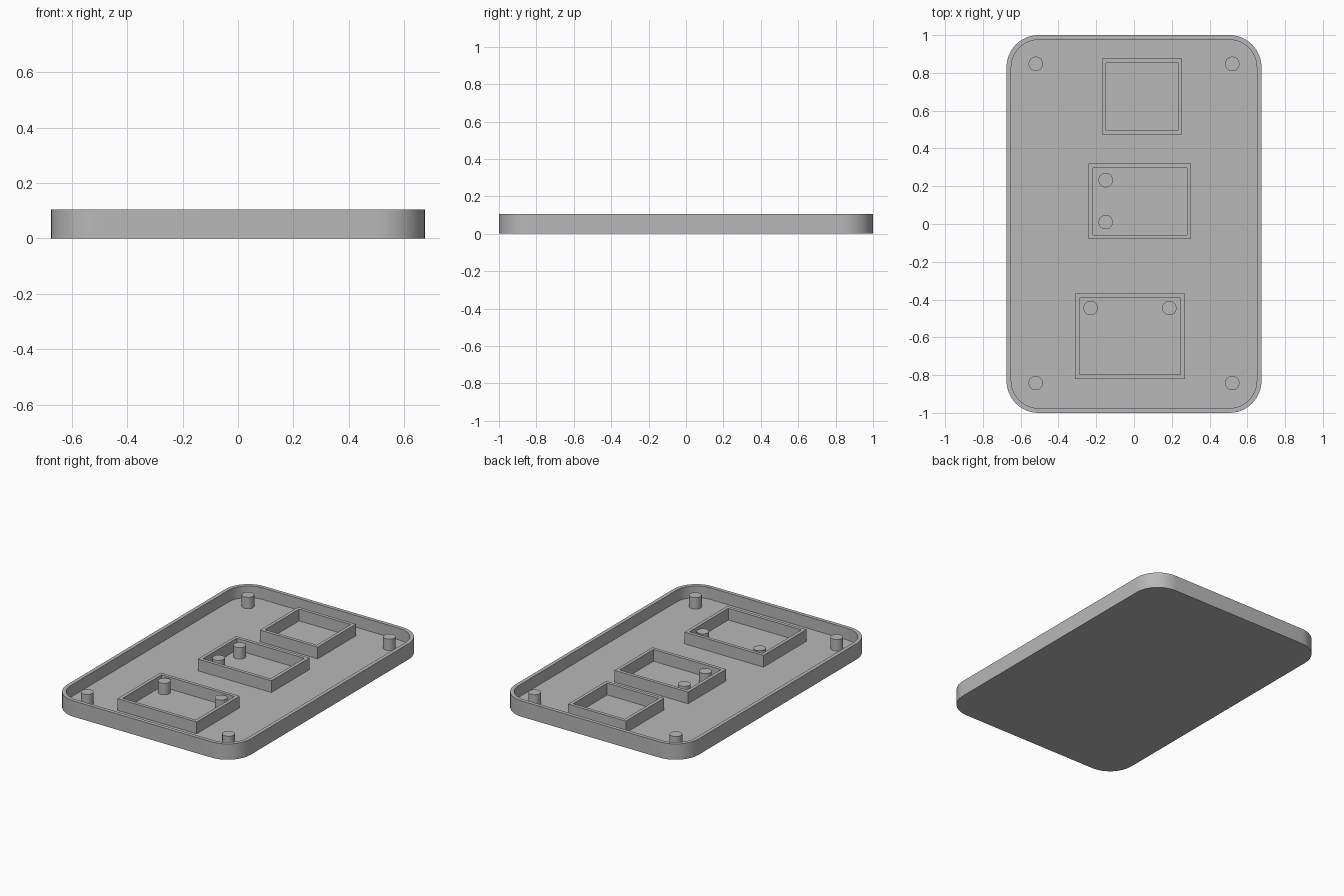
import bpy, bmesh, math

HEIGHT, FLOOR, WALL = 0.105, 0.027, 0.025
SUNK = FLOOR - 0.005      # fittings start just inside the floor

if "Cube" in bpy.data.objects:
    bpy.data.objects.remove(bpy.data.objects["Cube"], do_unlink=True)

grey = bpy.data.materials.new("plain grey")
grey.use_nodes = True
colour = (0.48, 0.48, 0.48, 1)
grey.diffuse_color = colour
grey.node_tree.nodes["Principled BSDF"].inputs["Base Color"].default_value = colour


def rectangle(cx, cy, hx, hy, radius=0, steps=12):
    """Outline of a rectangle, with rounded corners if a radius is given."""
    if not radius:
        return [(cx + sx * hx, cy + sy * hy) for sx, sy in ((1, 1), (-1, 1), (-1, -1), (1, -1))]
    points = []
    for k, (sx, sy) in enumerate(((1, 1), (-1, 1), (-1, -1), (1, -1))):
        for i in range(steps + 1):
            a = (k + i / steps) * math.pi / 2
            points.append((cx + sx * (hx - radius) + radius * math.cos(a),
                           cy + sy * (hy - radius) + radius * math.sin(a)))
    return points


def circle(cx, cy, radius, sides=32):
    return [(cx + radius * math.cos(2 * math.pi * i / sides),
             cy + radius * math.sin(2 * math.pi * i / sides)) for i in range(sides)]


def loft(name, sections, closed=False):
    """Join (outline, z) sections in order; cap the ends or close into a ring."""
    bm = bmesh.new()
    loops = [[bm.verts.new((x, y, z)) for x, y in outline] for outline, z in sections]
    pairs = list(zip(loops, loops[1:]))
    if closed:
        pairs.append((loops[-1], loops[0]))
    else:
        bm.faces.new(loops[0][::-1])
        bm.faces.new(loops[-1])
    for low, high in pairs:
        for i in range(len(low)):
            j = (i + 1) % len(low)
            bm.faces.new((low[i], low[j], high[j], high[i]))
    bmesh.ops.recalc_face_normals(bm, faces=bm.faces)
    mesh = bpy.data.meshes.new(name)
    bm.to_mesh(mesh)
    bm.free()
    mesh.materials.append(grey)
    obj = bpy.data.objects.new(name, mesh)
    bpy.context.collection.objects.link(obj)
    bpy.ops.object.select_all(action='DESELECT')
    obj.select_set(True)
    bpy.context.view_layer.objects.active = obj
    bpy.ops.object.shade_smooth_by_angle(angle=math.radians(30))
    return obj


# Shallow tray with a rounded rim
outer = rectangle(0, 0, 0.675, 1, 0.17)
inner = rectangle(0, 0, 0.675 - WALL, 1 - WALL, 0.17 - WALL)
loft("tray", [(outer, 0), (outer, HEIGHT), (inner, HEIGHT), (inner, FLOOR)])


# Rectangular frames standing on the floor
def frame(name, x0, x1, y0, y1, wall=0.0225):
    cx, cy, hx, hy = (x0 + x1) / 2, (y0 + y1) / 2, (x1 - x0) / 2, (y1 - y0) / 2
    out, ins = rectangle(cx, cy, hx, hy), rectangle(cx, cy, hx - wall, hy - wall)
    loft(name, [(out, SUNK), (out, HEIGHT), (ins, HEIGHT), (ins, SUNK)], closed=True)


frame("back_frame", -0.17, 0.255, 0.473, 0.875)
frame("middle_frame", -0.24, 0.302, -0.08, 0.32)
frame("front_frame", -0.312, 0.27, -0.82, -0.368)

# Round posts in the corners and inside two frames
posts = {
    "front_right_post": (-0.52, -0.842), "front_left_post": (0.52, -0.842),
    "back_right_post": (-0.52, 0.848), "back_left_post": (0.52, 0.848),
    "middle_frame_back_post": (-0.15, 0.232), "middle_frame_front_post": (-0.15, 0.01),
    "front_frame_right_post": (-0.23, -0.445), "front_frame_left_post": (0.187, -0.445),
}
for name, (x, y) in posts.items():
    ring = circle(x, y, 0.038)
    loft(name, [(ring, SUNK), (ring, HEIGHT - 0.002)])
